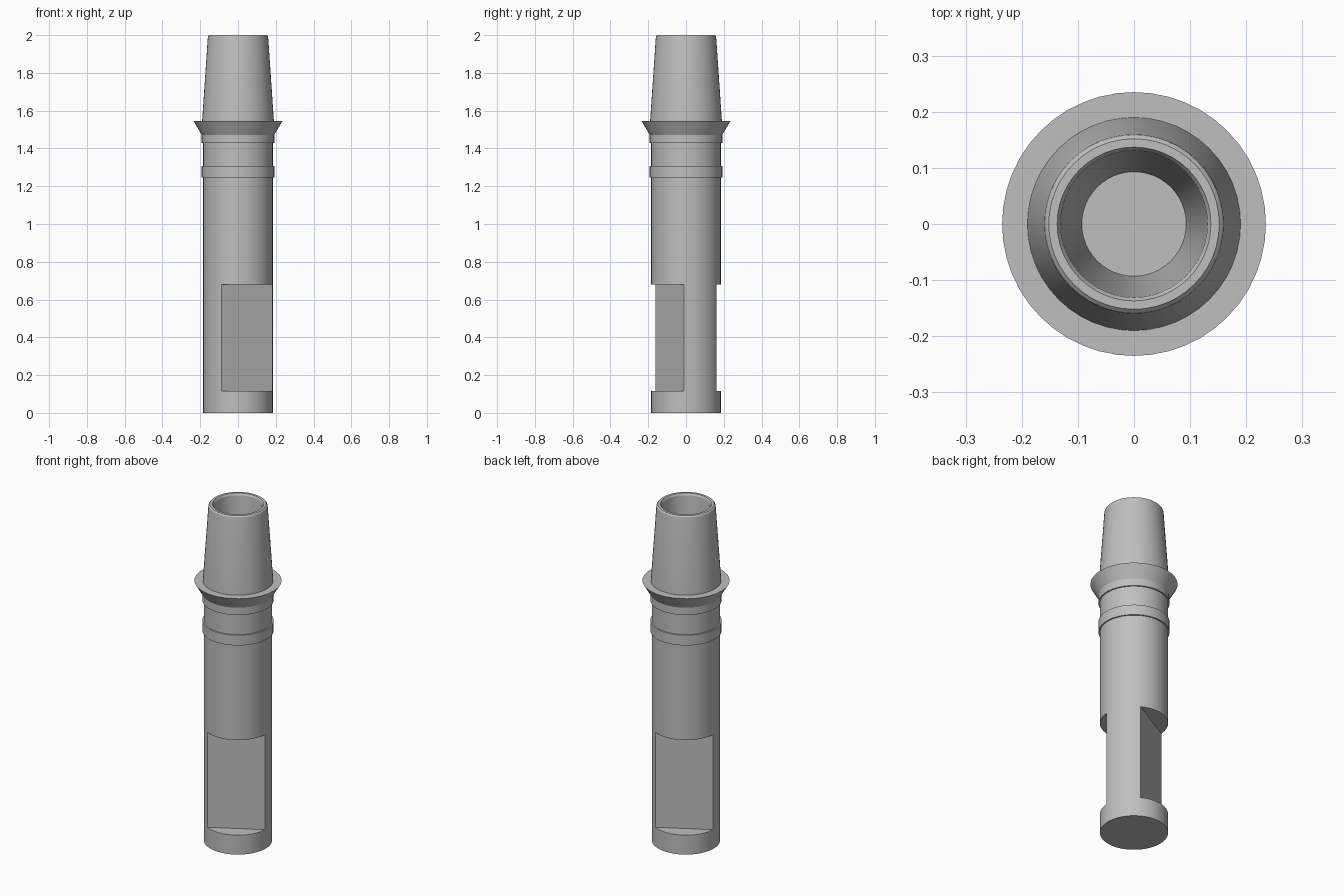
import bpy, math
from mathutils import Matrix, Vector

cube = bpy.data.objects.get("Cube")
if cube:
    bpy.data.objects.remove(cube, do_unlink=True)

SIDES = 48

metal = bpy.data.materials.new("satin_grey")
metal.use_nodes = True
GREY = (0.52, 0.52, 0.52, 1)
metal.diffuse_color = GREY
metal.node_tree.nodes["Principled BSDF"].inputs["Base Color"].default_value = GREY


def make_object(name, verts, faces):
    mesh = bpy.data.meshes.new(name)
    mesh.from_pydata(verts, [], faces)
    mesh.materials.append(metal)
    obj = bpy.data.objects.new(name, mesh)
    bpy.context.collection.objects.link(obj)
    return obj


def lathe(name, profile):
    """Spin an outside-bottom to inside-bottom profile, capping both ends."""
    verts = [(r * math.cos(2 * math.pi * i / SIDES), r * math.sin(2 * math.pi * i / SIDES), z)
             for r, z in profile for i in range(SIDES)]
    faces = [(a + i, a + (i + 1) % SIDES, a + SIDES + (i + 1) % SIDES, a + SIDES + i)
             for a in range(0, len(verts) - SIDES, SIDES) for i in range(SIDES)]
    faces.append(tuple(reversed(range(SIDES))))
    faces.append(tuple(range(len(verts) - SIDES, len(verts))))
    return make_object(name, verts, faces)


# One turned body: shank, raised ring, neck, flared collar, tapered post, hollow bore
R = 0.184
RING = 0.192
body = lathe("turned_body", [
    (R, 0), (R, 1.247),
    (RING, 1.247), (RING, 1.308), (R, 1.308),
    (R, 1.428), (RING, 1.428), (RING, 1.472),
    (0.235, 1.545), (0.19, 1.545),
    (0.16, 1.985), (0.158, 1.994), (0.152, 2.0),
    (0.137, 2.0), (0.131, 1.99), (0.093, 1.5)])

# Two opposite wrench flats milled into the shank
FLAT_ANGLE = math.radians(-61)
FLAT_DISTANCE = 0.098
LOW, HIGH, DEPTH = 0.115, 0.68, 0.3
for side, turn in (("front", 0), ("back", math.pi)):
    bpy.ops.mesh.primitive_cube_add(size=1)
    cutter = bpy.context.object
    cutter.name = side + "_flat_cutter"
    spin = Matrix.Rotation(FLAT_ANGLE + turn, 4, 'Z')
    place = Matrix.Translation(Vector((FLAT_DISTANCE + DEPTH / 2, 0, (LOW + HIGH) / 2)))
    cutter.data.transform(spin @ place @ Matrix.Diagonal((DEPTH, 0.6, HIGH - LOW, 1)))
    cutter.data.materials.append(metal)
    cutter.hide_render = True
    cutter.hide_set(True)
    cut = body.modifiers.new(side + "_flat", 'BOOLEAN')
    cut.operation = 'DIFFERENCE'
    cut.solver = 'EXACT'
    cut.object = cutter

# Bake the cuts, then remove the cutters
bpy.context.view_layer.update()
graph = bpy.context.evaluated_depsgraph_get()
baked = bpy.data.meshes.new_from_object(body.evaluated_get(graph))
body.modifiers.clear()
body.data = baked
for obj in [o for o in bpy.data.objects if o.name.endswith("_flat_cutter")]:
    bpy.data.objects.remove(obj, do_unlink=True)

# Smooth round walls, crisp machined edges
bpy.ops.object.select_all(action='DESELECT')
body.select_set(True)
bpy.context.view_layer.objects.active = body
bpy.ops.object.shade_smooth_by_angle(angle=math.radians(25))
